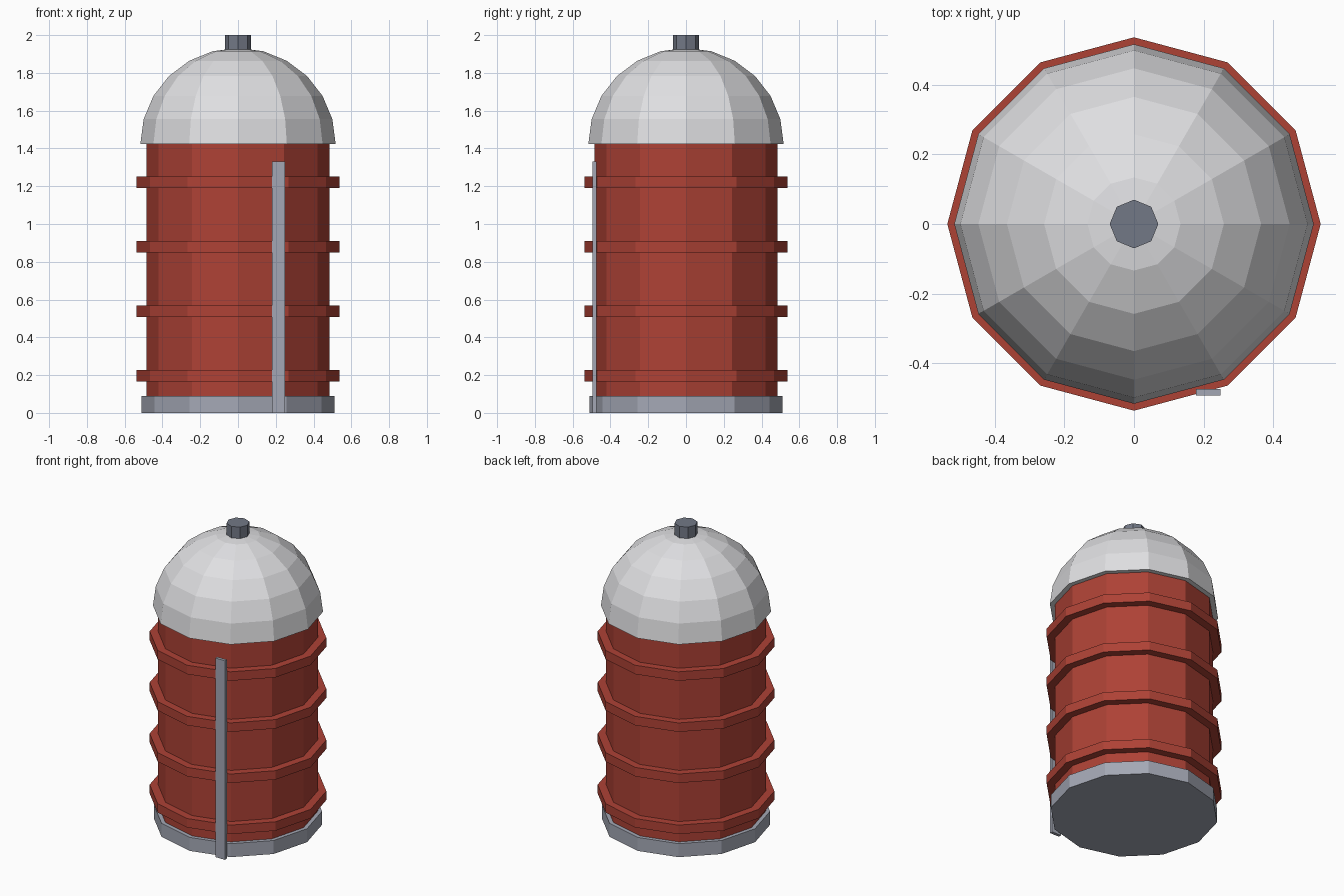
import bpy
import bmesh
import math

if "Cube" in bpy.data.objects:
    bpy.data.objects.remove(bpy.data.objects["Cube"])


def material(name, rgb):
    m = bpy.data.materials.new(name)
    m.diffuse_color = (*rgb, 1.0)
    m.use_nodes = True
    m.node_tree.nodes["Principled BSDF"].inputs["Base Color"].default_value = m.diffuse_color
    return m


RED = material("barn red", (0.42, 0.054, 0.036))
WHITE = material("dome white", (0.74, 0.74, 0.76))
GREY = material("light grey", (0.37, 0.39, 0.46))
STEEL = material("dark steel", (0.17, 0.19, 0.24))


def lathe(name, profile, mat, sides=12):
    """Closed faceted solid from (radius, z) points, bottom to top."""
    bm = bmesh.new()
    rings = []
    for r, z in profile:
        if r < 1e-4:
            rings.append([bm.verts.new((0, 0, z))])
        else:
            angles = [2 * math.pi * i / sides for i in range(sides)]
            rings.append([bm.verts.new((r * math.cos(a), r * math.sin(a), z)) for a in angles])
    for lo, hi in zip(rings, rings[1:]):
        for i in range(sides):
            j = (i + 1) % sides
            if len(hi) == 1:
                bm.faces.new((lo[i], lo[j], hi[0]))
            else:
                bm.faces.new((lo[i], lo[j], hi[j], hi[i]))
    bm.faces.new(rings[0][::-1])
    if len(rings[-1]) > 1:
        bm.faces.new(rings[-1])
    return finish(name, bm, mat)


def finish(name, bm, mat):
    mesh = bpy.data.meshes.new(name)
    bm.to_mesh(mesh)
    bm.free()
    mesh.materials.append(mat)
    obj = bpy.data.objects.new(name, mesh)
    bpy.context.collection.objects.link(obj)
    return obj


# Foundation and main cylinder
lathe("foundation", [(0.511, 0), (0.511, 0.09)], GREY)
lathe("silo_body", [(0.485, 0.02), (0.485, 1.45)], RED)

# Evenly spaced hoops around the body
for i in range(4):
    z = 0.196 + 0.3415 * i
    lathe(f"hoop_{i + 1}", [(0.537, z - 0.03), (0.537, z + 0.03)], RED)

# Faceted half-sphere roof
steps = [math.radians(15 * i) for i in range(7)]
lathe("dome_roof", [(0.517 * math.cos(a), 1.424 + 0.508 * math.sin(a)) for a in steps], WHITE)

# Vent on top of the roof
lathe("roof_vent", [(0.07, 1.88), (0.07, 2.0)], STEEL, sides=8)

# Flat ladder rail on the front
bm = bmesh.new()
bmesh.ops.create_cube(bm, size=1)
bmesh.ops.scale(bm, vec=(0.07, 0.02, 1.33), verts=bm.verts)
bmesh.ops.translate(bm, vec=(0.214, -0.484, 0.665), verts=bm.verts)
finish("ladder_rail", bm, GREY)
